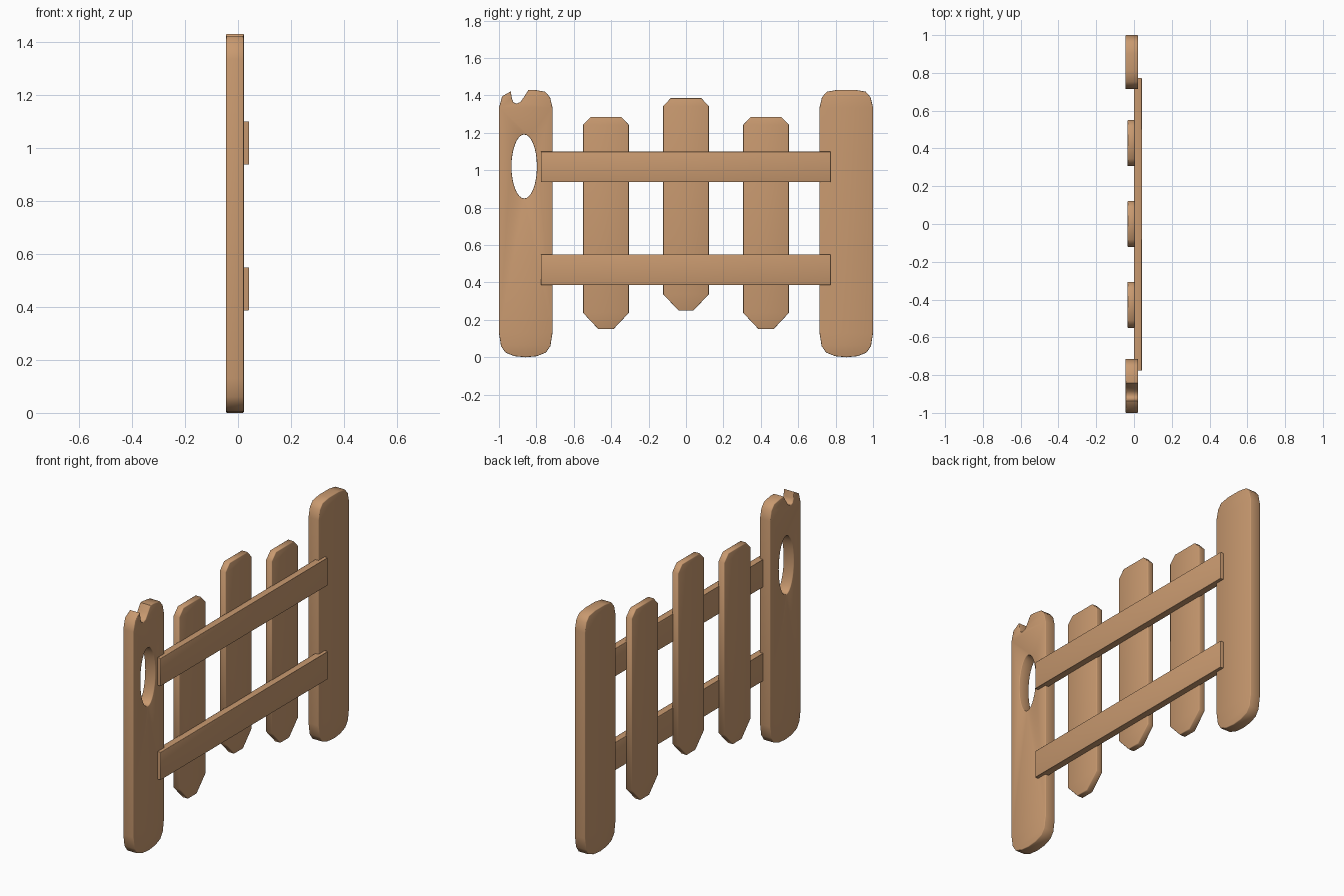
import bpy, math
from mathutils import Matrix

if "Cube" in bpy.data.objects:
    bpy.data.objects.remove(bpy.data.objects["Cube"])

wood = bpy.data.materials.new("wood")
wood.diffuse_color = (0.58, 0.32, 0.16, 1)
wood.use_nodes = True
wood.node_tree.nodes["Principled BSDF"].inputs["Base Color"].default_value = wood.diffuse_color

# Maps profile (y, z) and depth to world axes
TO_WORLD = Matrix(((0, 0, 1, 0), (1, 0, 0, 0), (0, 1, 0, 0), (0, 0, 0, 1)))


def board(name, loops, x0, x1, bevel=0.004):
    """Plank cut from closed (y, z) outlines, with thickness x0..x1."""
    cu = bpy.data.curves.new(name, 'CURVE')
    cu.dimensions, cu.fill_mode = '2D', 'BOTH'
    cu.extrude = (x1 - x0) / 2 - bevel
    cu.bevel_depth, cu.bevel_resolution, cu.offset = bevel, 1, -bevel
    for pts in loops:
        sp = cu.splines.new('POLY')
        sp.points.add(len(pts) - 1)
        for p, (y, z) in zip(sp.points, pts):
            p.co = (y, z, 0, 1)
        sp.use_cyclic_u = True
    ob = bpy.data.objects.new(name, cu)
    bpy.context.collection.objects.link(ob)
    bpy.ops.object.select_all(action='DESELECT')
    ob.select_set(True)
    bpy.context.view_layer.objects.active = ob
    bpy.ops.object.convert(target='MESH')
    ob = bpy.context.object
    ob.data.transform(Matrix.Translation(((x0 + x1) / 2, 0, 0)) @ TO_WORLD)
    bpy.ops.object.mode_set(mode='EDIT')
    bpy.ops.mesh.select_all(action='SELECT')
    bpy.ops.mesh.remove_doubles(threshold=0.0002)
    bpy.ops.mesh.normals_make_consistent(inside=False)
    bpy.ops.object.mode_set(mode='OBJECT')
    bpy.ops.object.shade_smooth_by_angle(angle=math.radians(50))
    ob.data.materials.clear()
    ob.data.materials.append(wood)
    return ob


# End posts: rounded corners, offsets from the post centre
bottom = [(-.143, .13), (-.132, .06), (-.108, .025), (-.06, .006), (0, 0),
          (.06, .006), (.108, .025), (.132, .06), (.143, .13)]
top_right = [(.143, 1.335), (.13, 1.39), (.104, 1.42), (.045, 1.43)]
top_left = [(-.045, 1.43), (-.104, 1.42), (-.13, 1.39), (-.143, 1.335)]
notch = [(.015, 1.43), (-.007, 1.395), (-.028, 1.365), (-.05, 1.356),
         (-.066, 1.363), (-.074, 1.385), (-.08, 1.422),
         (-.126, 1.395), (-.143, 1.335)]
hole = [(-.008 + .068 * math.cos(a), 1.02 + .171 * math.sin(a))
        for a in (i * math.tau / 32 for i in range(32))]


def shifted(pts, y):
    return [(p + y, z) for p, z in pts]


board("right_post", [shifted(bottom + top_right + top_left, .857)], -.045, .022)
board("left_post", [shifted(bottom + top_right + notch, -.857),
                    shifted(hole, -.857)], -.045, .022)

# Pickets: clipped tops and tapered bottoms
for name, y, z in (("left", -.428, .15), ("middle", 0, .25), ("right", .428, .15)):
    half = [(.04, 0), (.122, .087), (.122, 1.093), (.082, 1.135)]
    outline = half + [(-a, b) for a, b in reversed(half)]
    board(name + "_picket", [[(a + y, b + z) for a, b in outline]], -.034, .005)

# Horizontal rails
for name, z in (("lower_rail", .387), ("upper_rail", .937)):
    board(name, [[(-.775, z), (.772, z), (.772, z + .162), (-.775, z + .162)]],
          0, .042, bevel=.002)
